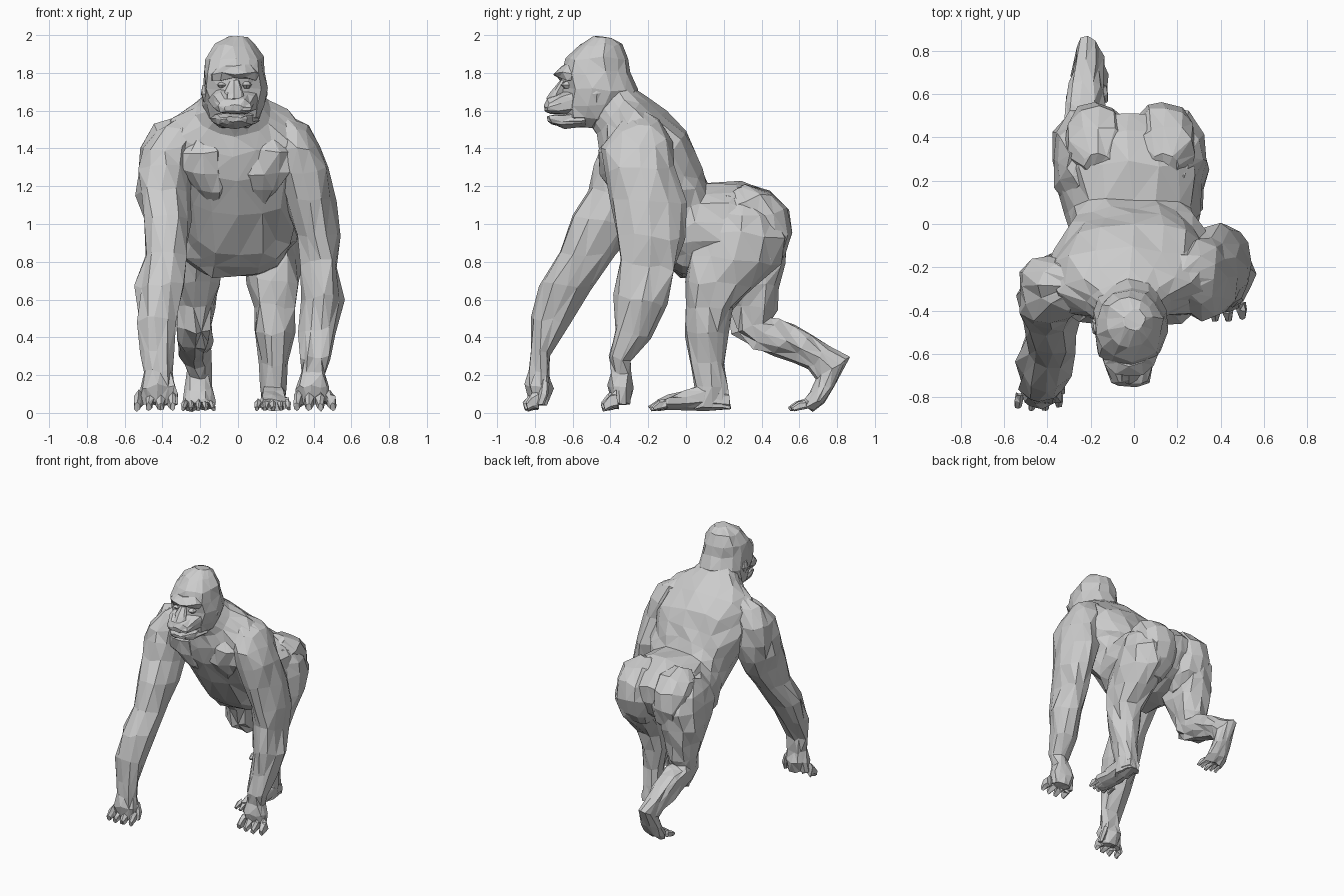
import bpy, bmesh, math, random
from mathutils import Vector

random.seed(4)
if "Cube" in bpy.data.objects:
    bpy.data.objects.remove(bpy.data.objects["Cube"], do_unlink=True)

fur = bpy.data.materials.new("grey")
fur.use_nodes = True
GREY = (0.6, 0.6, 0.6, 1)
fur.diffuse_color = GREY
fur.node_tree.nodes["Principled BSDF"].inputs["Base Color"].default_value = GREY


# Loft through rings: (front y, front z, back y, back z, centre x, half width)
def add_tube(bm, rings, sides, rough):
    loops = []
    for fy, fz, by, bz, x, w in rings:
        mid = Vector((x, (fy + by) / 2, (fz + bz) / 2))
        half = Vector((0, (fy - by) / 2, (fz - bz) / 2))
        j = min(w * rough, 0.016)
        loop = []
        for i in range(sides):
            a = 2 * math.pi * i / sides
            c, s = math.cos(a), math.sin(a)
            # slightly squared cross-section
            c = math.copysign(abs(c) ** 0.92, c)
            s = math.copysign(abs(s) ** 0.92, s)
            p = mid + half * c + Vector((w * s, 0, 0))
            p += Vector([random.uniform(-j, j) for _ in range(3)])
            p.z = max(p.z, 0)
            loop.append(bm.verts.new(p))
        loops.append(loop)
    for a, b in zip(loops, loops[1:]):
        for i in range(sides):
            k = (i + 1) % sides
            bm.faces.new((a[i], a[k], b[k], b[i]))
    bm.faces.new(loops[0][::-1])
    bm.faces.new(loops[-1])


def part(name, *tubes, sides=12, rough=0.15):
    bm = bmesh.new()
    for rings in tubes:
        add_tube(bm, rings, sides, rough)
    bmesh.ops.triangulate(bm, faces=bm.faces[:])
    bmesh.ops.recalc_face_normals(bm, faces=bm.faces[:])
    me = bpy.data.meshes.new(name)
    bm.to_mesh(me)
    bm.free()
    me.materials.append(fur)
    ob = bpy.data.objects.new(name, me)
    bpy.context.scene.collection.objects.link(ob)


def digits(name, x, spread, count, base, tip, height):
    tubes = []
    for i in range(count):
        t = i / (count - 1) - 0.5
        dx, w = x + t * spread, spread / count * 0.6
        end = tip + abs(t) * 0.04
        mid = (base + end) / 2
        tubes.append([(base, height, base + 0.01, 0.02, dx, w),
                      (mid, height * 0.85, mid + 0.02, 0.02, dx + t * 0.01, w),
                      (end, height * 0.45, end + 0.015, 0.01, dx + t * 0.02, w * 0.6)])
    part(name, *tubes, sides=6, rough=0.25)


# Trunk, from rump to neck
part("torso", [
    (0.45, 0.84, 0.51, 0.96, -0.02, 0.12),
    (0.38, 0.79, 0.50, 1.08, -0.02, 0.23),
    (0.25, 0.75, 0.42, 1.17, -0.02, 0.31),
    (0.10, 0.72, 0.28, 1.22, -0.02, 0.33),
    (-0.02, 0.71, 0.11, 1.23, -0.01, 0.31),
    (-0.09, 0.76, 0.08, 1.30, 0, 0.30),
    (-0.17, 0.84, 0.05, 1.39, 0, 0.32),
    (-0.32, 1.05, -0.01, 1.49, -0.01, 0.36),
    (-0.42, 1.24, -0.11, 1.59, -0.02, 0.40),
    (-0.46, 1.37, -0.21, 1.66, -0.02, 0.33),
    (-0.47, 1.47, -0.28, 1.72, -0.02, 0.20),
    (-0.52, 1.54, -0.34, 1.79, -0.02, 0.13)], sides=18, rough=0.05)

# Chest muscles, shallow and running out to the shoulders
part("chest_muscles", *[[
    (-0.42, 1.46, -0.32, 1.46, s * 0.16 - 0.01, 0.06),
    (-0.455, 1.38, -0.30, 1.38, s * 0.17 - 0.01, 0.13),
    (-0.445, 1.27, -0.28, 1.28, s * 0.16 - 0.01, 0.13),
    (-0.39, 1.17, -0.25, 1.19, s * 0.14 - 0.01, 0.09),
    (-0.31, 1.09, -0.22, 1.12, s * 0.12 - 0.01, 0.04)] for s in (-1, 1)])

# Rump muscles with a cleft between them
part("buttocks", *[[
    (0.22, 1.16, 0.32, 1.21, s * 0.15 - 0.015, 0.07),
    (0.20, 1.08, 0.45, 1.17, s * 0.155 - 0.015, 0.135),
    (0.20, 0.99, 0.54, 1.08, s * 0.155 - 0.015, 0.15),
    (0.20, 0.88, 0.57, 0.95, s * 0.155 - 0.015, 0.15),
    (0.22, 0.78, 0.53, 0.83, s * 0.16 - 0.015, 0.13),
    (0.25, 0.70, 0.44, 0.74, s * 0.17 - 0.015, 0.09)] for s in (-1, 1)], rough=0.1)

# Head
HX = -0.02
part("skull", [
    (-0.60, 1.525, -0.45, 1.50, HX, 0.07),
    (-0.65, 1.57, -0.36, 1.55, HX, 0.13),
    (-0.66, 1.64, -0.29, 1.62, HX, 0.16),
    (-0.655, 1.72, -0.26, 1.70, HX, 0.17),
    (-0.67, 1.80, -0.29, 1.80, HX, 0.165),
    (-0.635, 1.87, -0.31, 1.88, HX, 0.15),
    (-0.57, 1.945, -0.345, 1.95, HX, 0.11),
    (-0.49, 1.995, -0.39, 1.985, HX + 0.02, 0.05)], sides=14, rough=0.08)
part("brow", [
    (-0.655, 1.84, -0.50, 1.83, HX, 0.10),
    (-0.70, 1.80, -0.50, 1.795, HX, 0.135),
    (-0.68, 1.768, -0.50, 1.755, HX, 0.125)], rough=0.08)
part("muzzle", [
    (-0.58, 1.74, -0.58, 1.57, HX, 0.13),
    (-0.67, 1.705, -0.66, 1.575, HX, 0.115),
    (-0.73, 1.66, -0.725, 1.58, HX, 0.09),
    (-0.75, 1.63, -0.745, 1.595, HX, 0.05)], rough=0.1)
part("lower_jaw", [
    (-0.55, 1.60, -0.52, 1.515, HX, 0.13),
    (-0.66, 1.59, -0.65, 1.51, HX, 0.105),
    (-0.72, 1.58, -0.71, 1.525, HX, 0.075),
    (-0.735, 1.57, -0.73, 1.54, HX, 0.04)], rough=0.1)
part("nose", [
    (-0.665, 1.76, -0.62, 1.76, HX, 0.025),
    (-0.715, 1.70, -0.64, 1.69, HX, 0.045),
    (-0.735, 1.665, -0.66, 1.65, HX, 0.05)], sides=8)
part("eyes", *[[
    (-0.64, 1.755, -0.60, 1.755, HX + s * 0.065, 0.015),
    (-0.665, 1.737, -0.59, 1.737, HX + s * 0.065, 0.028),
    (-0.645, 1.718, -0.60, 1.718, HX + s * 0.065, 0.015)] for s in (-1, 1)],
    sides=8, rough=0)
part("ears", *[[
    (-0.50, 1.735, -0.45, 1.735, HX + s * 0.155, 0.012),
    (-0.515, 1.69, -0.43, 1.695, HX + s * 0.155, 0.022),
    (-0.49, 1.645, -0.46, 1.645, HX + s * 0.15, 0.012)] for s in (-1, 1)], sides=8)

# Arms: the right one reaches forward, the left one carries weight
part("right_arm", [
    (-0.33, 1.57, -0.24, 1.60, -0.22, 0.07),
    (-0.39, 1.50, -0.18, 1.53, -0.30, 0.135),
    (-0.45, 1.40, -0.15, 1.40, -0.38, 0.15),
    (-0.48, 1.30, -0.15, 1.25, -0.395, 0.145),
    (-0.52, 1.19, -0.17, 1.12, -0.395, 0.14),
    (-0.60, 1.04, -0.25, 0.98, -0.38, 0.12),
    (-0.67, 0.85, -0.37, 0.83, -0.385, 0.115),
    (-0.77, 0.68, -0.50, 0.66, -0.41, 0.125),
    (-0.81, 0.50, -0.62, 0.48, -0.43, 0.105),
    (-0.82, 0.32, -0.715, 0.31, -0.43, 0.085),
    (-0.83, 0.22, -0.72, 0.21, -0.42, 0.07),
    (-0.845, 0.14, -0.71, 0.13, -0.425, 0.09),
    (-0.82, 0.05, -0.74, 0.05, -0.43, 0.08)])
part("left_arm", [
    (-0.33, 1.57, -0.22, 1.60, 0.18, 0.07),
    (-0.40, 1.49, -0.13, 1.54, 0.25, 0.13),
    (-0.44, 1.40, -0.08, 1.44, 0.305, 0.135),
    (-0.44, 1.28, -0.05, 1.30, 0.345, 0.145),
    (-0.41, 1.12, -0.01, 1.12, 0.385, 0.13),
    (-0.37, 0.95, -0.01, 0.92, 0.42, 0.11),
    (-0.35, 0.80, -0.05, 0.76, 0.43, 0.10),
    (-0.37, 0.62, -0.10, 0.58, 0.45, 0.11),
    (-0.385, 0.45, -0.20, 0.40, 0.43, 0.10),
    (-0.405, 0.30, -0.30, 0.27, 0.41, 0.075),
    (-0.40, 0.22, -0.29, 0.20, 0.40, 0.07),
    (-0.42, 0.14, -0.28, 0.12, 0.40, 0.09),
    (-0.39, 0.05, -0.30, 0.05, 0.41, 0.08)])

# Fingers and thumbs
digits("right_fingers", -0.44, 0.17, 4, -0.79, -0.87, 0.12)
digits("left_fingers", 0.405, 0.17, 4, -0.37, -0.46, 0.12)
for side, x, y, s in (("right", -0.36, -0.75, 1), ("left", 0.34, -0.33, -1)):
    part(side + "_thumb", [
        (y - 0.02, 0.18, y + 0.03, 0.16, x, 0.02),
        (y - 0.03, 0.11, y + 0.02, 0.10, x + s * 0.02, 0.022),
        (y - 0.04, 0.05, y, 0.04, x + s * 0.03, 0.012)], sides=6, rough=0.2)

# Legs: the left one is planted, the right one pushes off behind
part("left_leg", [
    (0.16, 1.14, 0.36, 1.14, 0.16, 0.09),
    (0.10, 1.06, 0.48, 1.05, 0.165, 0.14),
    (0.05, 0.97, 0.54, 0.93, 0.17, 0.16),
    (0.01, 0.85, 0.49, 0.78, 0.18, 0.155),
    (-0.01, 0.70, 0.36, 0.66, 0.185, 0.135),
    (0.00, 0.57, 0.25, 0.55, 0.19, 0.115),
    (0.00, 0.42, 0.22, 0.42, 0.19, 0.10),
    (0.03, 0.25, 0.21, 0.27, 0.19, 0.075),
    (0.05, 0.14, 0.225, 0.14, 0.185, 0.065),
    (0.04, 0.03, 0.24, 0.02, 0.185, 0.06)])
part("left_foot", [
    (0.22, 0.12, 0.235, 0.015, 0.185, 0.045),
    (0.10, 0.16, 0.10, 0.01, 0.185, 0.065),
    (0.00, 0.125, 0.00, 0.01, 0.185, 0.075),
    (-0.09, 0.10, -0.10, 0.01, 0.185, 0.085),
    (-0.14, 0.075, -0.14, 0.01, 0.185, 0.075)], sides=10)
digits("left_toes", 0.185, 0.15, 5, -0.11, -0.20, 0.075)
part("right_leg", [
    (0.16, 1.14, 0.36, 1.14, -0.21, 0.09),
    (0.10, 1.06, 0.48, 1.05, -0.215, 0.145),
    (0.05, 0.97, 0.54, 0.93, -0.22, 0.165),
    (0.06, 0.85, 0.53, 0.78, -0.225, 0.155),
    (0.14, 0.70, 0.50, 0.66, -0.225, 0.135),
    (0.22, 0.56, 0.48, 0.55, -0.23, 0.11),
    (0.25, 0.43, 0.45, 0.50, -0.235, 0.105),
    (0.36, 0.34, 0.49, 0.495, -0.235, 0.10),
    (0.47, 0.31, 0.58, 0.47, -0.235, 0.095),
    (0.57, 0.27, 0.66, 0.42, -0.23, 0.085),
    (0.65, 0.23, 0.75, 0.345, -0.22, 0.07),
    (0.68, 0.18, 0.865, 0.29, -0.21, 0.065),
    (0.66, 0.12, 0.79, 0.14, -0.205, 0.075),
    (0.63, 0.07, 0.73, 0.06, -0.205, 0.08),
    (0.60, 0.06, 0.67, 0.01, -0.205, 0.075)])
digits("right_toes", -0.21, 0.14, 5, 0.63, 0.54, 0.07)
